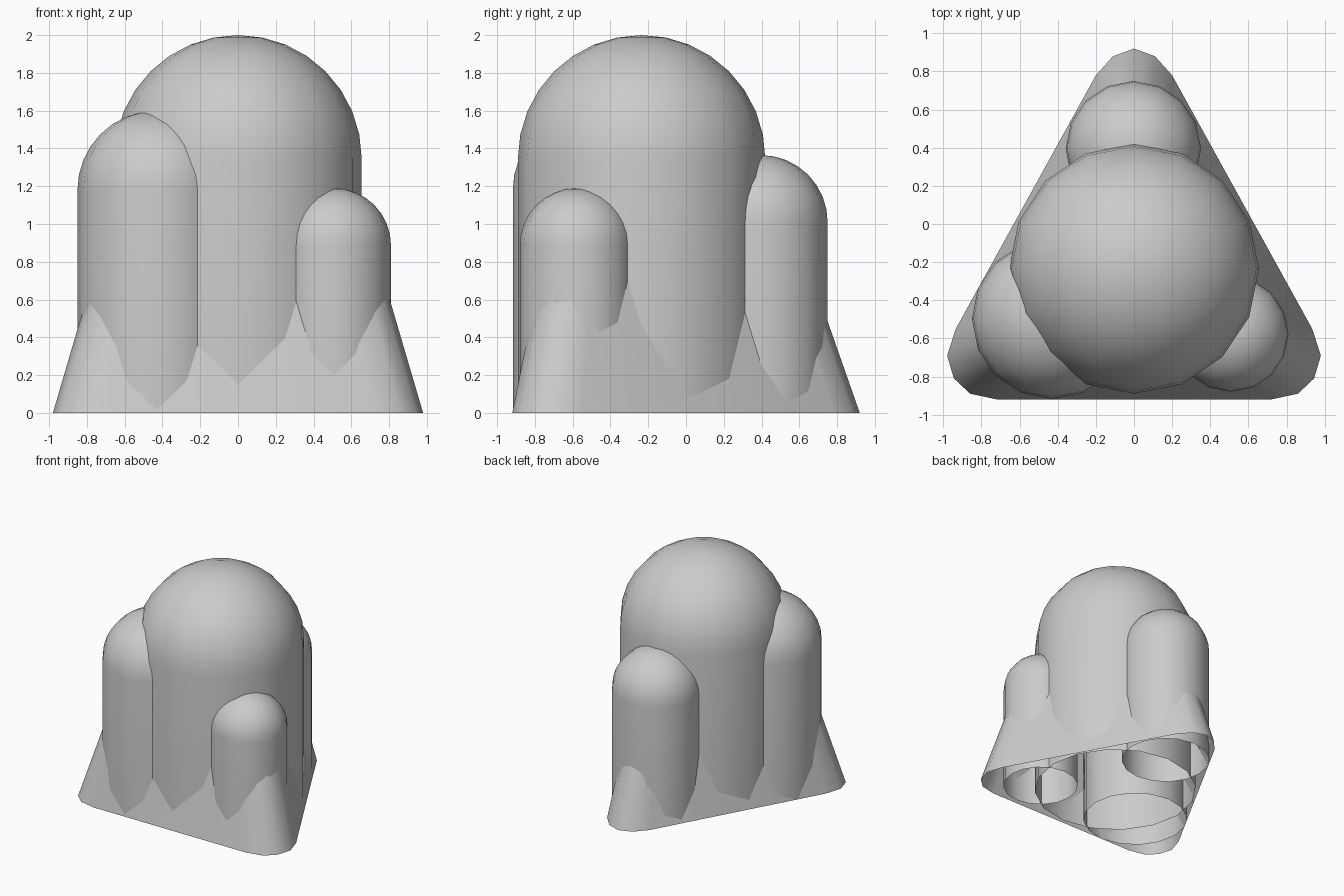
import bpy
import math

if "Cube" in bpy.data.objects:
    bpy.data.objects.remove(bpy.data.objects["Cube"])


def loft(name, rings, tip=None):
    """Skin equal-length closed rings, optionally closing at a tip point."""
    n = len(rings[0])
    verts = [p for ring in rings for p in ring]
    faces = []
    for r in range(len(rings) - 1):
        for i in range(n):
            j = (i + 1) % n
            faces.append((r * n + i, r * n + j, (r + 1) * n + j, (r + 1) * n + i))
    if tip:
        verts.append(tip)
        base = (len(rings) - 1) * n
        faces += [(base + i, base + (i + 1) % n, len(verts) - 1) for i in range(n)]
    mesh = bpy.data.meshes.new(name)
    mesh.from_pydata(verts, [], faces)
    obj = bpy.data.objects.new(name, mesh)
    bpy.context.collection.objects.link(obj)
    bpy.ops.object.select_all(action='DESELECT')
    obj.select_set(True)
    bpy.context.view_layer.objects.active = obj
    bpy.ops.object.shade_smooth_by_angle(angle=math.radians(40))
    return obj


def dome_column(name, x, y, r, top, sides=16, steps=8):
    """Upright tube, open at the ground, with a hemispherical cap."""
    def ring(rad, z):
        return [(x + rad * math.cos(2 * math.pi * i / sides),
                 y + rad * math.sin(2 * math.pi * i / sides), z) for i in range(sides)]
    rings = [ring(r, 0)]
    for k in range(steps):
        a = k / steps * math.pi / 2
        rings.append(ring(r * math.cos(a), top - r + r * math.sin(a)))
    return loft(name, rings, (x, y, top))


# Four round-topped columns of different heights
dome_column("main_column", 0, -0.235, 0.655, 2.0)
dome_column("left_column", -0.43, -0.497, 0.42, 1.6)
dome_column("back_column", -0.003, 0.395, 0.355, 1.365)
dome_column("right_column", 0.507, -0.577, 0.303, 1.19)

# Tapering rounded-triangle skirt, mirrored from its right half
half = [(0.72, -0.92), (0.86, -0.89), (0.945, -0.81), (0.98, -0.69), (0.935, -0.55),
        (0.2, 0.78), (0.11, 0.88)]
outline = half + [(0, 0.92)] + [(-x, y) for x, y in reversed(half)]
center_y = -0.25
skirt = []
for z in (0, 0.7):
    s = 1 - 0.3 * z
    skirt.append([(x * s, center_y + (y - center_y) * s, z) for x, y in outline])
loft("base_skirt", skirt)
